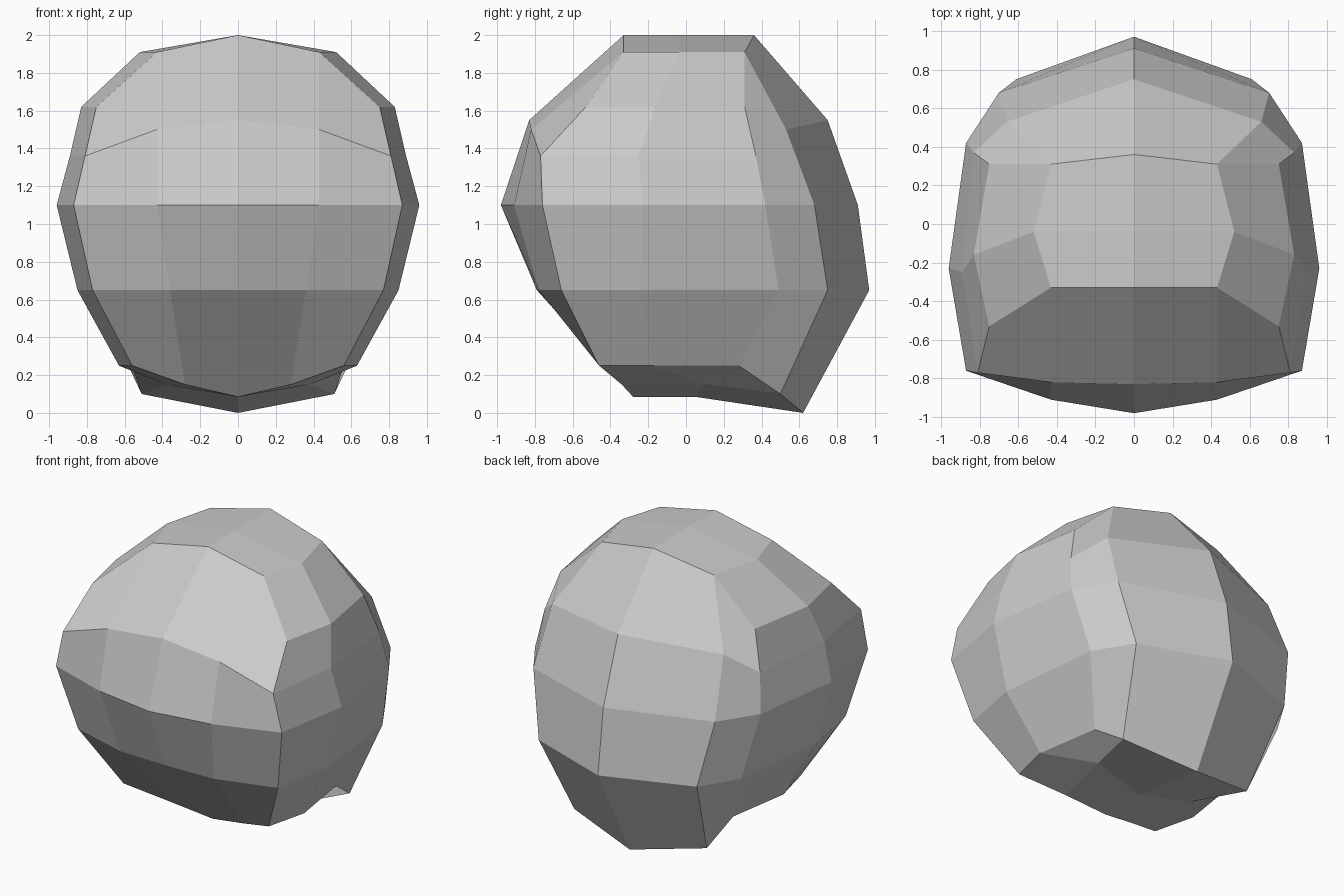
import bpy
import bmesh

default_cube = bpy.data.objects.get("Cube")
if default_cube:
    bpy.data.objects.remove(default_cube, do_unlink=True)

# One plain grey for the whole boulder
grey = bpy.data.materials.new("stone_grey")
grey.use_nodes = True
colour = (0.6, 0.6, 0.6, 1.0)
grey.diffuse_color = colour
grey.node_tree.nodes["Principled BSDF"].inputs["Base Color"].default_value = colour

# Centre outline on the mirror plane (y, z): down the front, under, up the back, over
centre_outline = [(-.33, 2), (-.83, 1.55), (-.98, 1.1), (-.79, .65), (-.28, .085), (.05, .085),
                  (.62, 0), (.97, .65), (.91, 1.1), (.75, 1.55), (.36, 2), (-.04, 2)]

# Next outline outwards, in the same order (x, y, z)
inner_outline = [(.43, -.33, 1.91), (.43, -.82, 1.5), (.43, -.91, 1.1), (.36, -.78, .65),
                 (.28, -.34, .15), (.38, .1, .15),
                 (.51, .5, .1), (.61, .75, .65), (.7, .68, 1.1), (.66, .53, 1.5),
                 (.43, .31, 1.91), (.52, -.04, 1.91)]

# Flank columns share the same heights from top to bottom (x, y)
flank_heights = [1.62, 1.36, 1.1, .65, .25]
front_corner = [(.75, -.53), (.81, -.77), (.87, -.76), (.77, -.66), (.56, -.46)]
flank_middle = [(.83, -.16), (.89, -.25), (.96, -.23), (.85, -.24), (.63, -.17)]
back_corner = [(.75, .31), (.83, .37), (.87, .42), (.77, .49), (.56, .28)]

bm = bmesh.new()


def add_points(points):
    return [bm.verts.new(p) for p in points]


def add_column(points):
    return add_points((x, y, z) for (x, y), z in zip(points, flank_heights))


def bridge(first, second, closed=False):
    """Join two equally long rows of vertices with quads."""
    count = len(first)
    for i in range(count if closed else count - 1):
        j = (i + 1) % count
        bm.faces.new((first[i], first[j], second[j], second[i]))


centre = add_points((0, y, z) for y, z in centre_outline)
inner = add_points(inner_outline)
columns = [add_column(c) for c in (front_corner, flank_middle, back_corner)]

# Central band, then the strips that wrap round the flank
rows = len(flank_heights)
inner_front = inner[:rows]
inner_back = inner[rows + 1:-1][::-1]
bridge(centre, inner, closed=True)
wrap = [inner_front, *columns, inner_back]
for left_column, right_column in zip(wrap, wrap[1:]):
    bridge(left_column, right_column)

# Close the shoulders above and below the flank
for end, middle in ((0, inner[-1]), (-1, inner[rows])):
    bridge([inner_front[end], middle, inner_back[end]], [c[end] for c in columns])

# Mirror the half across the centre plane
half = bm.verts[:] + bm.edges[:] + bm.faces[:]
bmesh.ops.mirror(bm, geom=half, axis="X", merge_dist=0.001)
bmesh.ops.remove_doubles(bm, verts=bm.verts[:], dist=0.001)
bmesh.ops.recalc_face_normals(bm, faces=bm.faces[:])

mesh = bpy.data.meshes.new("boulder")
bm.to_mesh(mesh)
bm.free()
mesh.materials.append(grey)
boulder = bpy.data.objects.new("boulder", mesh)
bpy.context.collection.objects.link(boulder)
